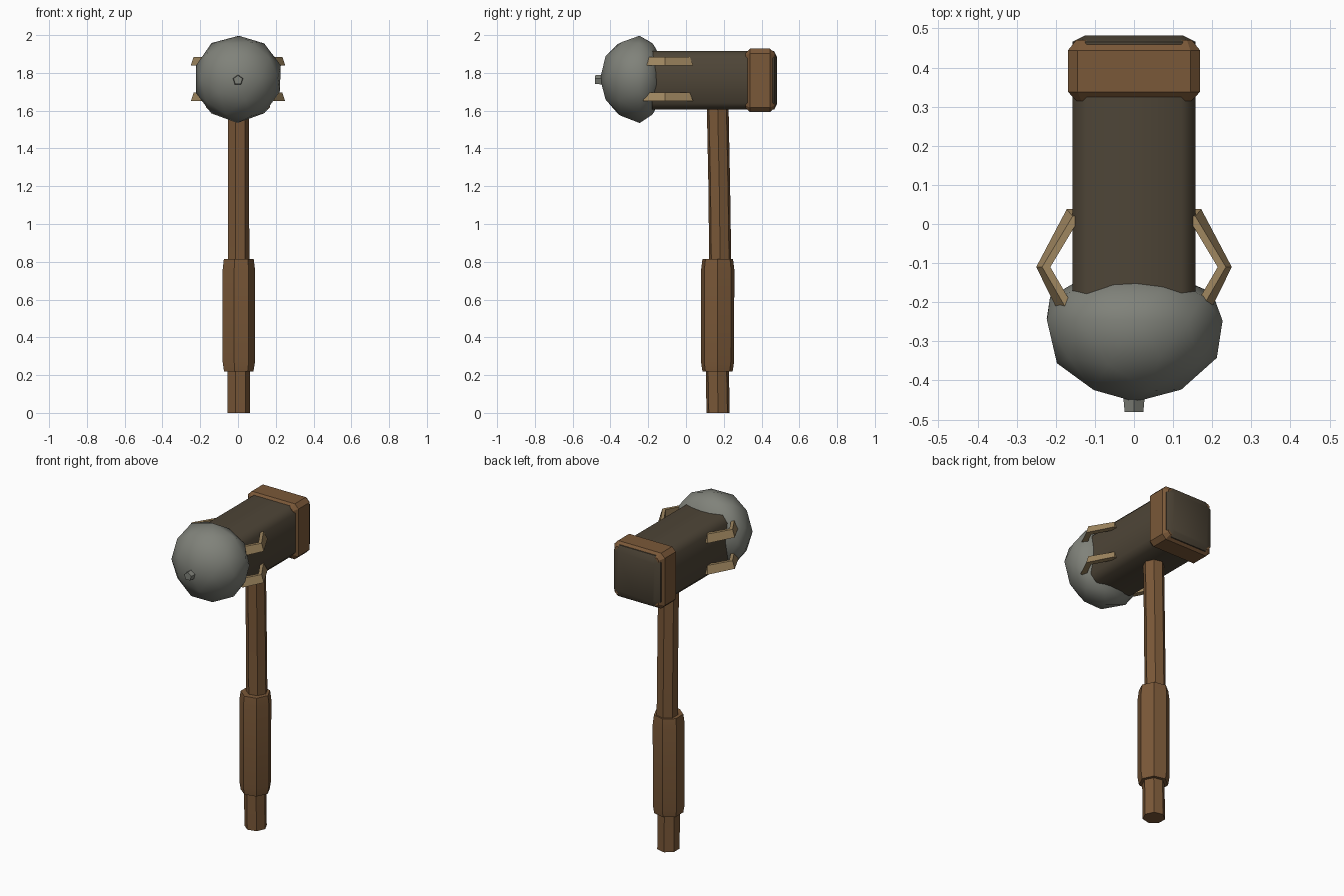
import bpy, bmesh, math, random
from mathutils import Vector, Matrix

random.seed(4)
cube = bpy.data.objects.get("Cube")
if cube:
    bpy.data.objects.remove(cube, do_unlink=True)


def material(name, rgb):
    """Flat material from display colour values, stored as linear."""
    lin = [((c / 255 + 0.055) / 1.055) ** 2.4 for c in rgb] + [1.0]
    m = bpy.data.materials.new(name)
    m.use_nodes = True
    m.diffuse_color = lin
    m.node_tree.nodes["Principled BSDF"].inputs["Base Color"].default_value = lin
    return m


WOOD = material("brown wood", (122, 88, 56))
DARK = material("dark wood", (78, 69, 55))
STONE = material("grey stone", (128, 130, 122))
BONE = material("tan prongs", (160, 135, 96))


def finish(name, bm, mat, angle=30):
    bmesh.ops.recalc_face_normals(bm, faces=bm.faces)
    mesh = bpy.data.meshes.new(name)
    bm.to_mesh(mesh)
    bm.free()
    mesh.materials.append(mat)
    ob = bpy.data.objects.new(name, mesh)
    bpy.context.collection.objects.link(ob)
    bpy.ops.object.select_all(action='DESELECT')
    ob.select_set(True)
    bpy.context.view_layer.objects.active = ob
    bpy.ops.object.shade_smooth_by_angle(angle=math.radians(angle))
    return ob


def skin(bm, rings):
    """Bridge equal-sized closed rings and cap both ends."""
    loops = [[bm.verts.new(p) for p in ring] for ring in rings]
    n = len(loops[0])
    for a, b in zip(loops, loops[1:]):
        for i in range(n):
            j = (i + 1) % n
            bm.faces.new((a[i], a[j], b[j], b[i]))
    bm.faces.new(loops[0])
    bm.faces.new(loops[-1])


def pole(name, stations, mat, sides=7):
    """Upright faceted pole from (z, y centre, radius) stations."""
    bm = bmesh.new()
    steps = [2 * math.pi * i / sides for i in range(sides)]
    skin(bm, [[(r * math.cos(t), y + r * math.sin(t), z) for t in steps]
              for z, y, r in stations])
    return finish(name, bm, mat, 20)


def chamfered_ring(y, half_x, half_z, cut, zc=1.76):
    """Rectangle with cut corners, facing along y."""
    pts = []
    for sx, sz in ((1, 1), (-1, 1), (-1, -1), (1, -1)):
        pair = [(sx * half_x, y, zc + sz * (half_z - cut)),
                (sx * (half_x - cut), y, zc + sz * half_z)]
        pts += pair if sx * sz > 0 else pair[::-1]
    return pts


# Handle and grip
pole("handle", [(0, .17, .063), (.22, .166, .063), (.8, .181, .06),
                (1.2, .176, .059), (1.66, .167, .059)], WOOD)
pole("grip", [(.22, .167, .082), (.27, .167, .09),
              (.76, .168, .09), (.815, .168, .083)], WOOD)

# Hammer head block
bm = bmesh.new()
skin(bm, [chamfered_ring(-.18, .157, .155, .036),
          chamfered_ring(.466, .157, .155, .036),
          chamfered_ring(.482, .125, .125, .012)])
finish("head_block", bm, DARK, 50)

# Collar round the back end
bm = bmesh.new()
skin(bm, [chamfered_ring(.315, .147, .145, .012),
          chamfered_ring(.338, .169, .168, .025),
          chamfered_ring(.444, .169, .168, .025),
          chamfered_ring(.471, .147, .145, .012)])
finish("collar", bm, WOOD, 20)

# Stone striking cap: rounded front, flattened back
bm = bmesh.new()
bmesh.ops.create_icosphere(bm, subdivisions=2, radius=1,
                           matrix=Matrix.Rotation(math.radians(90), 4, 'X'))
for v in bm.verts:
    v.co += Vector([random.uniform(-.02, .02) for _ in range(3)])
    depth = .21 if v.co.y < 0 else .13
    v.co = (v.co.x * .237, -.245 + v.co.y * depth, 1.77 + v.co.z * .231)
finish("stone_cap", bm, STONE, 35)

# Small stud on the front of the stone
bm = bmesh.new()
bmesh.ops.create_cone(bm, cap_ends=True, segments=5, radius1=.03, radius2=.025,
                      depth=.05, matrix=Matrix.Translation((0, -.456, 1.762))
                      @ Matrix.Rotation(math.radians(90), 4, 'X'))
finish("stone_stud", bm, STONE)

# Bent prongs that clasp the stone, two on each side
for side, label in ((1, "left"), (-1, "right")):
    for level, z in (("upper", 1.84), ("lower", 1.65)):
        bm = bmesh.new()
        rings = []
        # (outer x, y, lean of the cut end)
        for x, y, lean in ((.172, .038, -.018), (.25, -.11, 0), (.192, -.228, .018)):
            rings.append([(side * (x - .036), y, z), (side * x, y, z),
                          (side * (x - .015), y + lean, z + .045),
                          (side * (x - .036), y + lean, z + .045)])
        skin(bm, rings)
        finish(f"{level}_{label}_prong", bm, BONE, 15)
